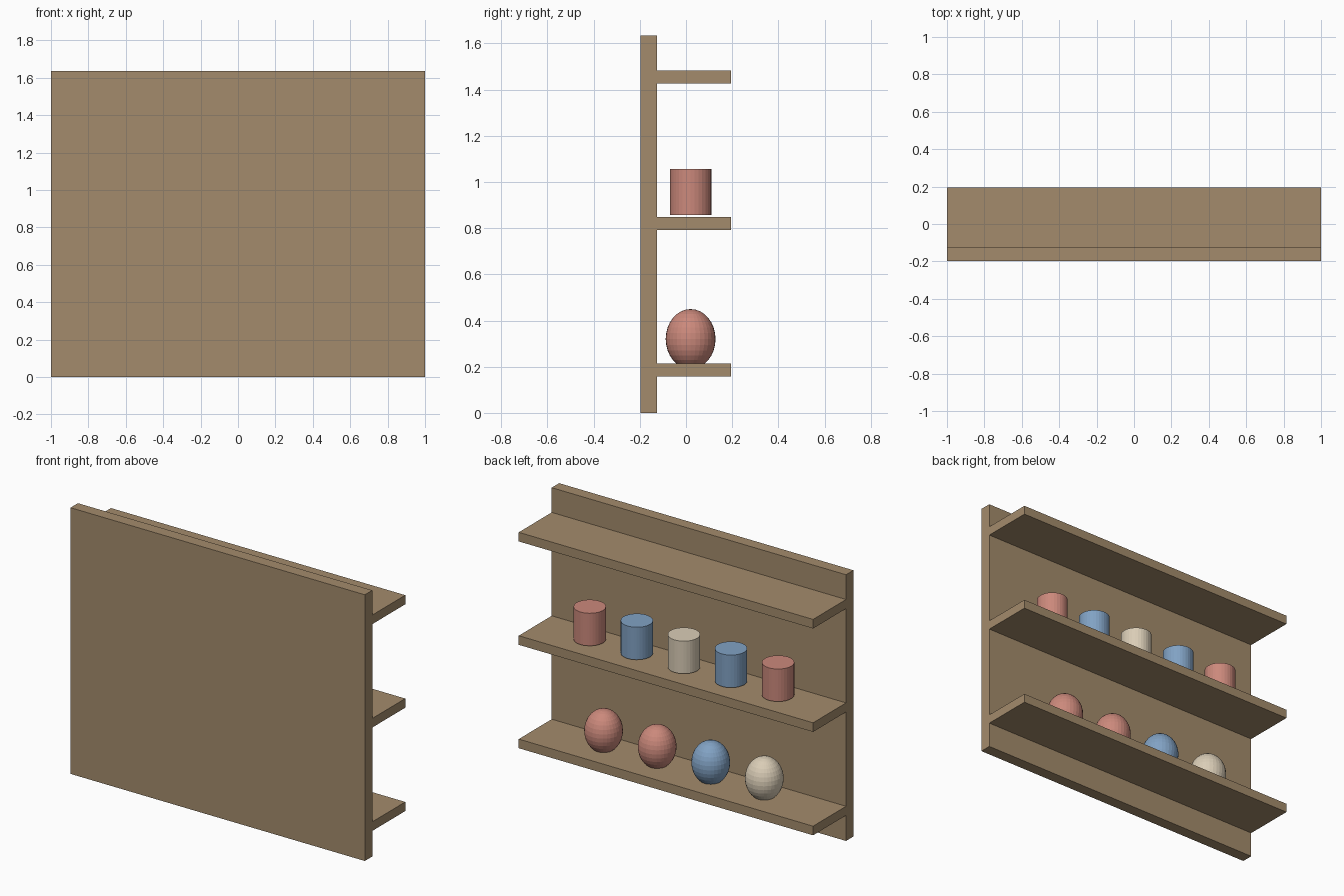
import bpy

if "Cube" in bpy.data.objects:
    bpy.data.objects.remove(bpy.data.objects["Cube"])


def material(name, rgb):
    m = bpy.data.materials.new(name)
    m.diffuse_color = (*rgb, 1)
    m.use_nodes = True
    m.node_tree.nodes["Principled BSDF"].inputs["Base Color"].default_value = m.diffuse_color
    return m


WOOD = material("wood", (0.37, 0.26, 0.15))
RED = material("red_clay", (0.60, 0.25, 0.20))
BLUE = material("blue_glaze", (0.22, 0.36, 0.55))
CREAM = material("cream_glaze", (0.70, 0.61, 0.47))


def finish(name, mat):
    ob = bpy.context.object
    ob.name = name
    ob.data.materials.append(mat)
    return ob


def box(name, x, y, z, mat):
    """Box from (min, max) ranges on each axis."""
    ranges = (x, y, z)
    bpy.ops.mesh.primitive_cube_add(size=1, location=[(a + b) / 2 for a, b in ranges])
    ob = finish(name, mat)
    ob.scale = [b - a for a, b in ranges]
    return ob


# Back board
box("back_board", (-1, 1), (-0.197, -0.125), (0, 1.635), WOOD)

# Three shelves
for i in range(3):
    z = 0.157 + 0.635 * i
    box(f"shelf_{i + 1}", (-1, 1), (-0.125, 0.195), (z, z + 0.056), WOOD)

# Cylindrical jars on the middle shelf, hovering slightly above it
for i, mat in enumerate((RED, BLUE, CREAM, BLUE, RED)):
    bpy.ops.mesh.primitive_cylinder_add(vertices=32, radius=0.09, depth=0.2,
                                        location=(0.64 - 0.32 * i, 0.02, 0.957))
    finish(f"jar_{i + 1}", mat)

# Egg-shaped ornaments, slightly sunk into the bottom shelf
for i, mat in enumerate((RED, RED, BLUE, CREAM)):
    bpy.ops.mesh.primitive_uv_sphere_add(segments=32, ring_count=16, radius=0.108,
                                         location=(0.546 - 0.364 * i, 0.02, 0.32))
    finish(f"round_ornament_{i + 1}", mat).scale.z = 1.2
